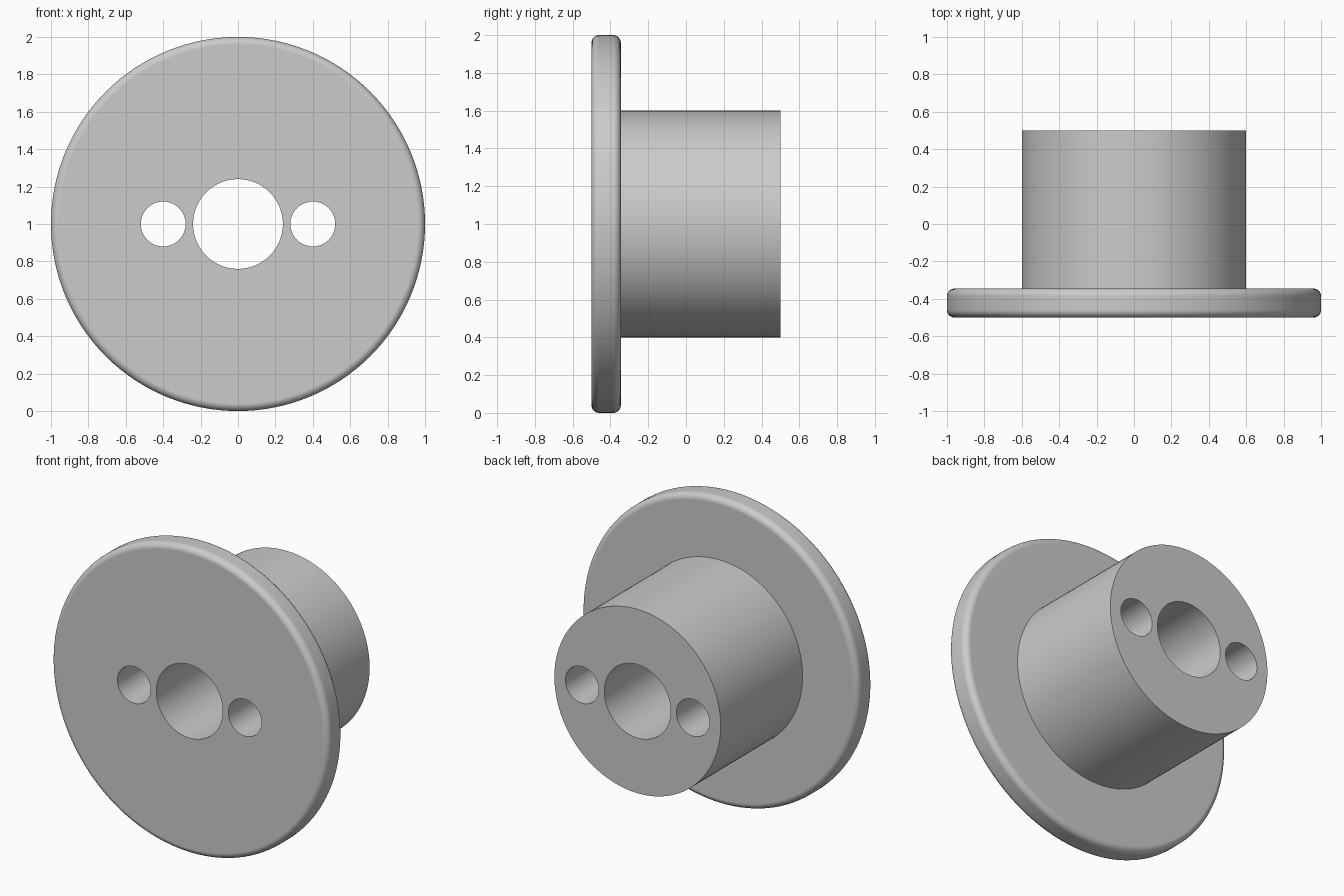
import bpy
import bmesh
from math import sin, cos, pi, radians
from mathutils import Matrix, Vector

default_cube = bpy.data.objects.get("Cube")
if default_cube:
    bpy.data.objects.remove(default_cube, do_unlink=True)

SEGMENTS = 128
CENTRE_Z = 1.0
FRONT, FLANGE_BACK, HUB_BACK = -0.5, -0.345, 0.5
FLANGE_R, HUB_R, FILLET = 1.0, 0.6, 0.04
BORE_R, PIN_R, PIN_X = 0.24, 0.12, 0.4


def add_object(name, bm):
    mesh = bpy.data.meshes.new(name)
    bm.to_mesh(mesh)
    bm.free()
    obj = bpy.data.objects.new(name, mesh)
    bpy.context.collection.objects.link(obj)
    return obj


def fillet(radius, y, start, steps=6):
    """Quarter-round of (radius, y) points about a rim centre."""
    angles = [start + pi / 2 * i / steps for i in range(steps + 1)]
    return [(radius + FILLET * cos(a), y + FILLET * sin(a)) for a in angles]


def lathe(bm, profile):
    """Turn (radius, y) points about the y axis and cap both ends."""
    rings = []
    for r, y in profile:
        turn = [2 * pi * i / SEGMENTS for i in range(SEGMENTS)]
        rings.append([bm.verts.new((r * cos(t), y, CENTRE_Z + r * sin(t))) for t in turn])
    for a, b in zip(rings, rings[1:]):
        for i in range(SEGMENTS):
            j = (i + 1) % SEGMENTS
            bm.faces.new((a[i], a[j], b[j], b[i]))
    bm.faces.new(rings[0])
    bm.faces.new(rings[-1])
    bmesh.ops.recalc_face_normals(bm, faces=bm.faces)


# Flanged hub: rounded disc with a straight cylinder behind it
rim = FLANGE_R - FILLET
profile = fillet(rim, FRONT + FILLET, -pi / 2) + fillet(rim, FLANGE_BACK - FILLET, 0)
profile += [(HUB_R, FLANGE_BACK), (HUB_R, HUB_BACK)]
bm = bmesh.new()
lathe(bm, profile)
hub = add_object("flanged_hub", bm)

# Through holes: central bore and a pin hole on each side
bm = bmesh.new()
for x, r in ((0, BORE_R), (-PIN_X, PIN_R), (PIN_X, PIN_R)):
    place = Matrix.Translation(Vector((x, 0, CENTRE_Z))) @ Matrix.Rotation(pi / 2, 4, "X")
    bmesh.ops.create_cone(bm, cap_ends=True, segments=64, radius1=r, radius2=r,
                          depth=2, matrix=place)
cutter = add_object("hole_cutter", bm)
cutter.hide_render = True

bpy.ops.object.select_all(action="DESELECT")
hub.select_set(True)
bpy.context.view_layer.objects.active = hub
cut = hub.modifiers.new("holes", "BOOLEAN")
cut.operation = "DIFFERENCE"
cut.solver = "EXACT"
cut.object = cutter
bpy.ops.object.modifier_apply(modifier=cut.name)
bpy.data.objects.remove(cutter, do_unlink=True)

# Smooth round surfaces, crisp hole and hub edges, flat end faces
bpy.ops.object.shade_smooth_by_angle(angle=radians(30))
weighted = hub.modifiers.new("flat_faces", "WEIGHTED_NORMAL")
weighted.keep_sharp = True

# Plain grey finish
grey = bpy.data.materials.new("plain_grey")
grey.use_nodes = True
colour = (0.6, 0.6, 0.6, 1)
grey.diffuse_color = colour
grey.node_tree.nodes["Principled BSDF"].inputs["Base Color"].default_value = colour
hub.data.materials.clear()
hub.data.materials.append(grey)
